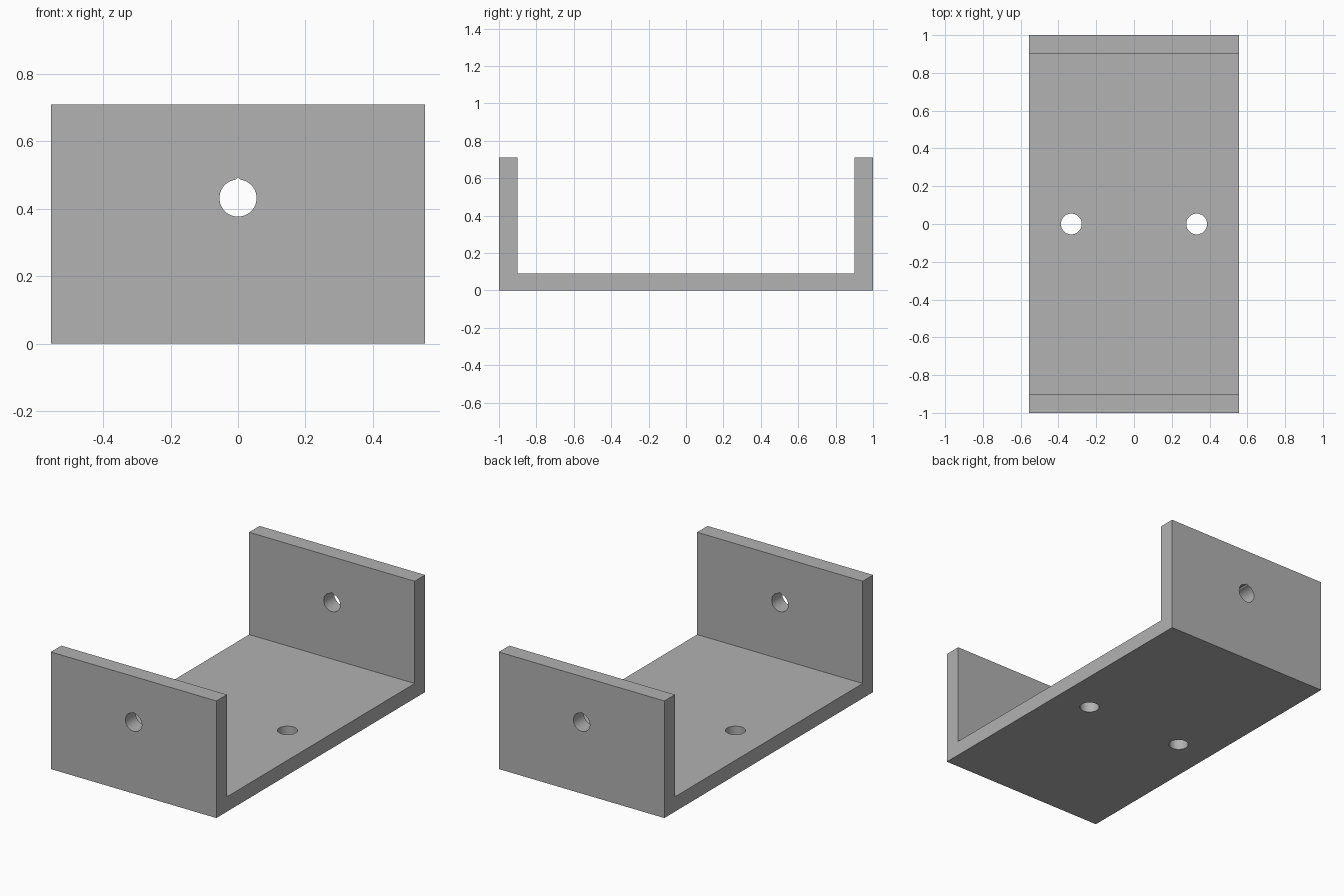
import bpy, bmesh, math
from mathutils import Vector

cube = bpy.data.objects.get("Cube")
if cube:
    bpy.data.objects.remove(cube, do_unlink=True)

WIDTH, HEIGHT, FLOOR, WALL = 1.11, 0.71, 0.09, 0.1
HOLE_R, HOLE_Z, HOLE_X = 0.055, 0.432, 0.332

# Material
grey = bpy.data.materials.new("plain grey")
grey.use_nodes = True
colour = (0.445, 0.445, 0.445, 1)
grey.diffuse_color = colour
grey.node_tree.nodes["Principled BSDF"].inputs["Base Color"].default_value = colour


def prism(name, outline, direction):
    """Extrude a closed outline of 3D points along a direction."""
    bm = bmesh.new()
    face = bm.faces.new([bm.verts.new(p) for p in outline])
    new = bmesh.ops.extrude_face_region(bm, geom=[face])["geom"]
    verts = [v for v in new if isinstance(v, bmesh.types.BMVert)]
    bmesh.ops.translate(bm, verts=verts, vec=direction)
    bmesh.ops.recalc_face_normals(bm, faces=bm.faces)
    mesh = bpy.data.meshes.new(name)
    bm.to_mesh(mesh)
    bm.free()
    mesh.materials.append(grey)
    obj = bpy.data.objects.new(name, mesh)
    bpy.context.collection.objects.link(obj)
    return obj


def circle(n=48):
    return [(HOLE_R * math.cos(2 * math.pi * i / n),
             HOLE_R * math.sin(2 * math.pi * i / n)) for i in range(n)]


# U-shaped channel
inner = 1 - WALL
profile = [(-1, 0), (1, 0), (1, HEIGHT), (inner, HEIGHT),
           (inner, FLOOR), (-inner, FLOOR), (-inner, HEIGHT), (-1, HEIGHT)]
bracket = prism("channel_bracket", [(-WIDTH / 2, y, z) for y, z in profile],
                Vector((WIDTH, 0, 0)))

# Round holes in the floor
cutters = [prism("floor_hole_cutter", [(x + a, b, -0.1) for a, b in circle()],
                 Vector((0, 0, 0.3))) for x in (-HOLE_X, HOLE_X)]

# Hole through both walls, with a small peak at its top
peaked = [(a, b + (0.006 if b > HOLE_R * 0.9999 else 0)) for a, b in circle()]
cutters.append(prism("wall_hole_cutter", [(a, -1.2, HOLE_Z + b) for a, b in peaked],
                     Vector((0, 2.4, 0))))

# Cut the holes
bpy.ops.object.select_all(action="DESELECT")
bpy.context.view_layer.objects.active = bracket
bracket.select_set(True)
for cutter in cutters:
    cutter.hide_render = True
    mod = bracket.modifiers.new("hole", "BOOLEAN")
    mod.operation = "DIFFERENCE"
    mod.solver = "EXACT"
    mod.object = cutter
    bpy.ops.object.modifier_apply(modifier=mod.name)
    bpy.data.objects.remove(cutter, do_unlink=True)

bpy.ops.object.shade_smooth_by_angle(angle=math.radians(30))
